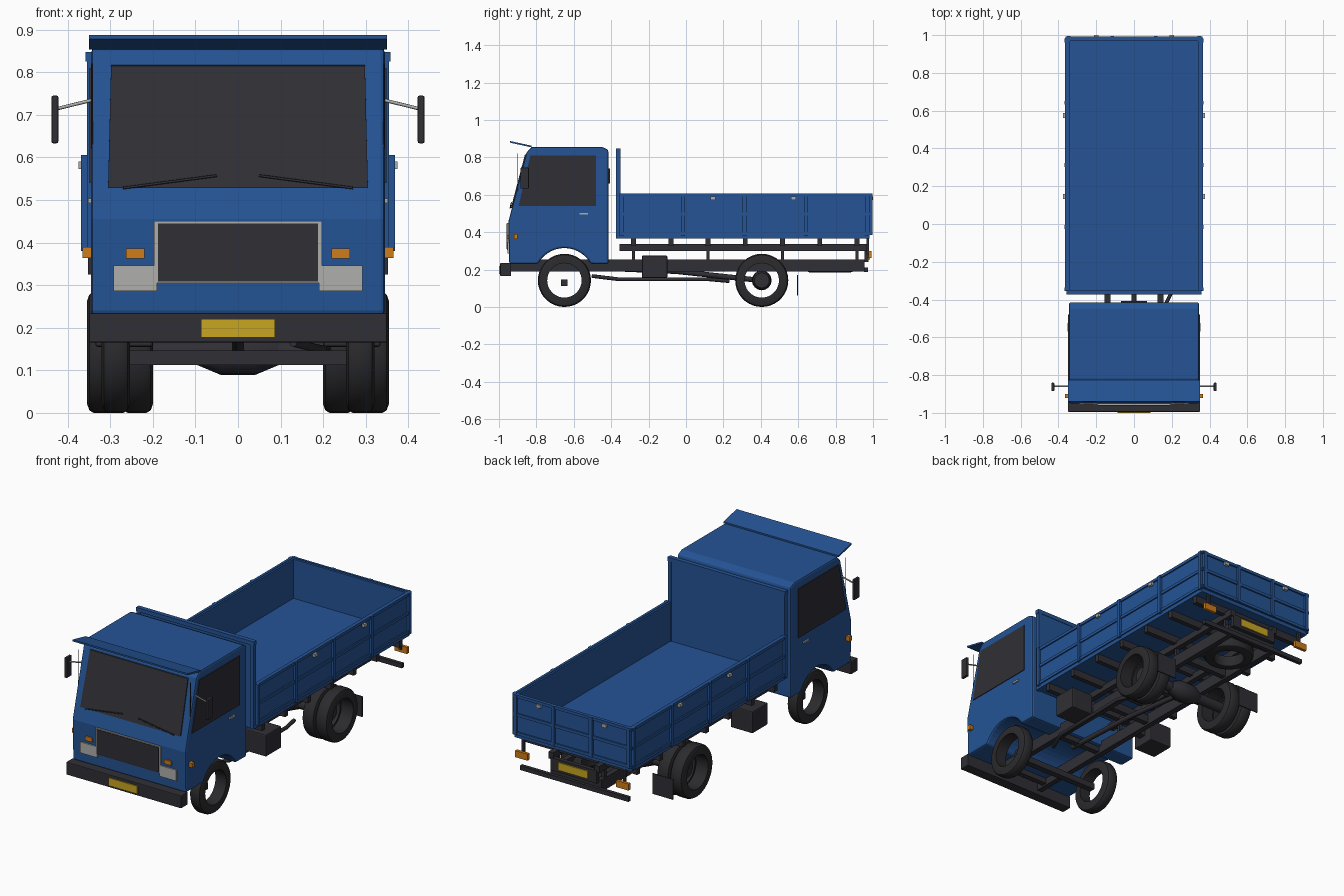
import bpy, bmesh
from math import sin, cos, pi
from mathutils import Vector

cube = bpy.data.objects.get("Cube")
if cube:
    bpy.data.objects.remove(cube, do_unlink=True)


def material(name, rgb):
    m = bpy.data.materials.new(name)
    m.use_nodes = True
    m.diffuse_color = (*rgb, 1)
    m.node_tree.nodes["Principled BSDF"].inputs["Base Color"].default_value = (*rgb, 1)
    return m


BLUE = material("body blue", (0.018, 0.088, 0.30))
DARK = material("dark glass and chassis", (0.028, 0.028, 0.036))
TYRE = material("tyre rubber", (0.024, 0.024, 0.027))
GREY = material("light grey", (0.43, 0.43, 0.42))
ORANGE = material("lamp orange", (0.62, 0.20, 0.01))
YELLOW = material("plate yellow", (0.58, 0.38, 0.015))
SIDES = (("left", 1), ("right", -1))


def finish(name, bm, mat, bevel=0):
    bmesh.ops.recalc_face_normals(bm, faces=bm.faces)
    me = bpy.data.meshes.new(name)
    bm.to_mesh(me)
    bm.free()
    me.materials.append(mat)
    ob = bpy.data.objects.new(name, me)
    bpy.context.collection.objects.link(ob)
    if bevel:
        mod = ob.modifiers.new("bevel", "BEVEL")
        mod.width, mod.segments, mod.limit_method = bevel, 2, "ANGLE"
    return ob


def box(name, x, y, z, mat, bevel=0):
    """Box from three (low, high) ranges."""
    bm = bmesh.new()
    bmesh.ops.create_cube(bm, size=1)
    for v in bm.verts:
        v.co = Vector([(a + b) / 2 + c * (b - a) for c, (a, b) in zip(v.co, (x, y, z))])
    return finish(name, bm, mat, bevel)


def pair(name, x, y, z, mat, bevel=0):
    """Box on both sides of the truck."""
    for side, s in SIDES:
        box(f"{side}_{name}", sorted((s * x[0], s * x[1])), y, z, mat, bevel)


def prism(name, points, push, mat, bevel=0):
    """Flat outline extruded along a vector."""
    bm = bmesh.new()
    face = bm.faces.new([bm.verts.new(p) for p in points])
    new = bmesh.ops.extrude_face_region(bm, geom=[face])["geom"]
    bmesh.ops.translate(bm, vec=push, verts=[g for g in new if isinstance(g, bmesh.types.BMVert)])
    return finish(name, bm, mat, bevel)


def lathe(name, profile, centre, mat, axis="X", steps=36):
    """Closed (radius, offset) profile turned round an axis."""
    bm = bmesh.new()
    rings = []
    for i in range(steps):
        a = 2 * pi * i / steps
        ring = []
        for r, h in profile:
            p = (h, r * cos(a), r * sin(a)) if axis == "X" else (r * cos(a), r * sin(a), h)
            ring.append(bm.verts.new(Vector(p) + Vector(centre)))
        rings.append(ring)
    n = len(profile)
    for i in range(steps):
        a, b = rings[i], rings[(i + 1) % steps]
        for j in range(n):
            k = (j + 1) % n
            bm.faces.new((a[j], b[j], b[k], a[k]))
    ob = finish(name, bm, mat)
    smooth(ob)
    return ob


def smooth(ob):
    bpy.ops.object.select_all(action="DESELECT")
    ob.select_set(True)
    bpy.context.view_layer.objects.active = ob
    bpy.ops.object.shade_smooth_by_angle(angle=0.6)


def rod(name, points, radius, mat):
    cu = bpy.data.curves.new(name, "CURVE")
    cu.dimensions = "3D"
    cu.bevel_depth, cu.bevel_resolution, cu.use_fill_caps = radius, 2, True
    sp = cu.splines.new("POLY")
    sp.points.add(len(points) - 1)
    for p, co in zip(sp.points, points):
        p.co = (*co, 1)
    cu.materials.append(mat)
    ob = bpy.data.objects.new(name, cu)
    bpy.context.collection.objects.link(ob)


def tyre(name, centre, half, axis="X", r=0.142):
    prof = [(r - .05, -half), (r - .02, -half), (r - .006, -half + .005), (r, -half + .015)]
    prof += [(a, -h) for a, h in reversed(prof)]
    lathe(name, prof, centre, TYRE, axis)


# Cab shell with the wheel arches in its side outline
arch = [(-0.65 + 0.16 * cos(a), 0.155 + 0.16 * sin(a))
        for a in [0.49 + (pi - 0.98) * i / 14 for i in range(15)]]
outline = [(-0.945, 0.23), (-0.95, 0.455), (-0.853, 0.825), (-0.825, 0.856),
           (-0.45, 0.856), (-0.415, 0.84), (-0.415, 0.23)] + arch
prism("cab", [(-0.345, y, z) for y, z in outline], (0.69, 0, 0), BLUE, 0.01)
prism("sun_visor", [(-0.35, -0.94, 0.878), (-0.35, -0.94, 0.887),
                    (-0.35, -0.825, 0.862), (-0.35, -0.825, 0.853)], (0.70, 0, 0), BLUE)


def front_y(z):
    return -0.95 + (z - 0.455) * 0.262


# Glass
prism("windscreen", [(x, front_y(z) + 0.002, z) for x, z in
                     ((-0.305, 0.53), (0.305, 0.53), (0.298, 0.817), (-0.298, 0.817))],
      (0, -0.008, -0.002), DARK)
for side, s in SIDES:
    prism(f"{side}_door_window", [(s * 0.343, y, z) for y, z in
          ((-0.895, 0.54), (-0.48, 0.54), (-0.48, 0.81), (-0.832, 0.81))],
          (s * 0.006, 0, 0), DARK)
    # Wipers, mirrors and mirror poles
    rod(f"{side}_wiper", [(s * 0.27, -0.94, 0.528), (s * 0.05, -0.934, 0.557)], 0.003, DARK)
    rod(f"{side}_mirror_arm", [(s * 0.34, -0.86, 0.735), (s * 0.43, -0.86, 0.713)], 0.004, GREY)
    rod(f"{side}_mirror_pole", [(s * 0.342, -0.90, 0.62), (s * 0.342, -0.90, 0.82)], 0.002, DARK)
pair("mirror", (0.422, 0.438), (-0.885, -0.84), (0.633, 0.745), DARK, 0.004)
pair("door_handle", (0.343, 0.352), (-0.57, -0.525), (0.493, 0.503), GREY)
box("rear_cab_window", (-0.07, 0.07), (-0.417, -0.407), (0.66, 0.74), DARK)

# Cab front
box("grille_frame", (-0.197, 0.197), (-0.957, -0.94), (0.305, 0.45), GREY)
box("grille", (-0.188, 0.188), (-0.960, -0.94), (0.309, 0.445), DARK)
pair("headlamp", (0.19, 0.292), (-0.955, -0.94), (0.286, 0.346), GREY)
pair("front_indicator", (0.22, 0.263), (-0.956, -0.94), (0.363, 0.386), ORANGE)
pair("side_indicator", (0.34, 0.365), (-0.92, -0.90), (0.364, 0.39), ORANGE)
box("front_bumper", (-0.35, 0.35), (-0.994, -0.935), (0.165, 0.235), DARK, 0.004)
box("front_plate", (-0.087, 0.087), (-1.0, -0.99), (0.177, 0.22), YELLOW)

# Chassis
pair("chassis_rail", (0.125, 0.155), (-0.94, 0.955), (0.19, 0.255), DARK)
pair("bed_rail", (0.125, 0.155), (-0.355, 0.975), (0.30, 0.337), DARK)
for i, y in enumerate((-0.88, -0.45, -0.05, 0.25, 0.58, 0.94)):
    box(f"chassis_cross_member_{i}", (-0.13, 0.13), (y - 0.015, y + 0.015), (0.2, 0.245), DARK)
for i in range(7):
    y = -0.28 + 0.199 * i
    box(f"bed_cross_beam_{i}", (-0.352, 0.352), (y - 0.013, y + 0.013), (0.325, 0.367), DARK)
    if i % 2 == 0:
        pair(f"bed_mount_{i}", (0.13, 0.15), (y - 0.008, y + 0.008), (0.25, 0.305), DARK)
pair("side_box", (0.2, 0.335), (-0.235, -0.10), (0.155, 0.275), DARK, 0.006)
pair("box_bracket", (0.15, 0.21), (-0.19, -0.15), (0.2, 0.24), DARK)

# Axles, drive line and exhaust
box("front_axle", (-0.26, 0.26), (-0.667, -0.633), (0.112, 0.146), DARK)
lathe("rear_axle", [(0.001, -0.29), (0.028, -0.29), (0.028, 0.29), (0.001, 0.29)],
      (0, 0.405, 0.142), DARK, steps=16)
lathe("differential", [(0.001, -0.095), (0.03, -0.095), (0.053, -0.04), (0.053, 0.04),
                       (0.03, 0.095), (0.001, 0.095)], (0, 0.405, 0.142), DARK, steps=16)
rod("drive_shaft", [(0, -0.5, 0.21), (0, -0.05, 0.19), (0, 0.37, 0.145)], 0.014, DARK)
rod("exhaust_pipe", [(0.13, -0.5, 0.165), (0.2, -0.36, 0.148), (0.21, 0.12, 0.148),
                     (0.18, 0.23, 0.138)], 0.01, DARK)

# Wheels
for side, s in SIDES:
    tyre(f"{side}_front_wheel", (s * 0.287, -0.65, 0.142), 0.033)
    tyre(f"{side}_rear_outer_wheel", (s * 0.317, 0.405, 0.142), 0.037)
    tyre(f"{side}_rear_inner_wheel", (s * 0.237, 0.405, 0.142), 0.037)
    lathe(f"{side}_rear_hub", [(0.001, -0.015), (0.05, -0.015), (0.04, 0.015), (0.001, 0.015)],
          (s * 0.277, 0.405, 0.142), DARK, steps=16)
tyre("spare_wheel", (0, 0.77, 0.215), 0.03, "Z", 0.13)
pair("mud_flap", (0.215, 0.34), (0.593, 0.599), (0.06, 0.172), DARK)

# Load bed
box("bed_floor", (-0.357, 0.357), (-0.365, 0.98), (0.365, 0.388), BLUE)
box("headboard", (-0.35, 0.35), (-0.368, -0.353), (0.365, 0.845), BLUE)
box("headboard_cap", (-0.358, 0.358), (-0.374, -0.35), (0.825, 0.847), BLUE)
pair("headboard_post", (0.335, 0.355), (-0.374, -0.35), (0.365, 0.83), BLUE)
pair("bed_side", (0.34, 0.357), (-0.355, 0.98), (0.385, 0.603), BLUE)
box("tailgate", (-0.355, 0.355), (0.968, 0.984), (0.385, 0.603), BLUE)
for i, z in enumerate((0.386, 0.488, 0.59)):
    pair(f"side_rail_{i}", (0.35, 0.364), (-0.355, 0.985), (z, z + 0.016), BLUE)
    box(f"tailgate_rail_{i}", (-0.362, 0.362), (0.98, 0.992), (z, z + 0.016), BLUE)
for i in range(5):
    y = -0.345 + 0.329 * i
    pair(f"side_rib_{i}", (0.35, 0.369), (y - 0.01, y + 0.01), (0.38, 0.606), BLUE)
for i in range(4):
    x = -0.345 + 0.23 * i
    box(f"tailgate_rib_{i}", (x - 0.01, x + 0.01), (0.98, 0.996), (0.386, 0.606), BLUE)
for y in (0.145, 0.575):
    pair("side_latch", (0.36, 0.375), (y - 0.013, y + 0.013), (0.573, 0.59), GREY)
pair("tailgate_latch", (0.187, 0.213), (0.985, 1.0), (0.573, 0.59), GREY)

# Rear lamps, plate and guard bar
pair("rear_lamp", (0.27, 0.345), (0.975, 0.992), (0.262, 0.298), ORANGE)
pair("rear_lamp_bracket", (0.30, 0.315), (0.965, 0.978), (0.28, 0.37), DARK)
box("rear_plate", (-0.09, 0.09), (0.976, 0.984), (0.255, 0.297), YELLOW)
box("rear_plate_bracket", (-0.14, 0.14), (0.955, 0.977), (0.24, 0.31), DARK)
box("rear_guard_bar", (-0.33, 0.33), (0.952, 0.972), (0.188, 0.212), DARK)
